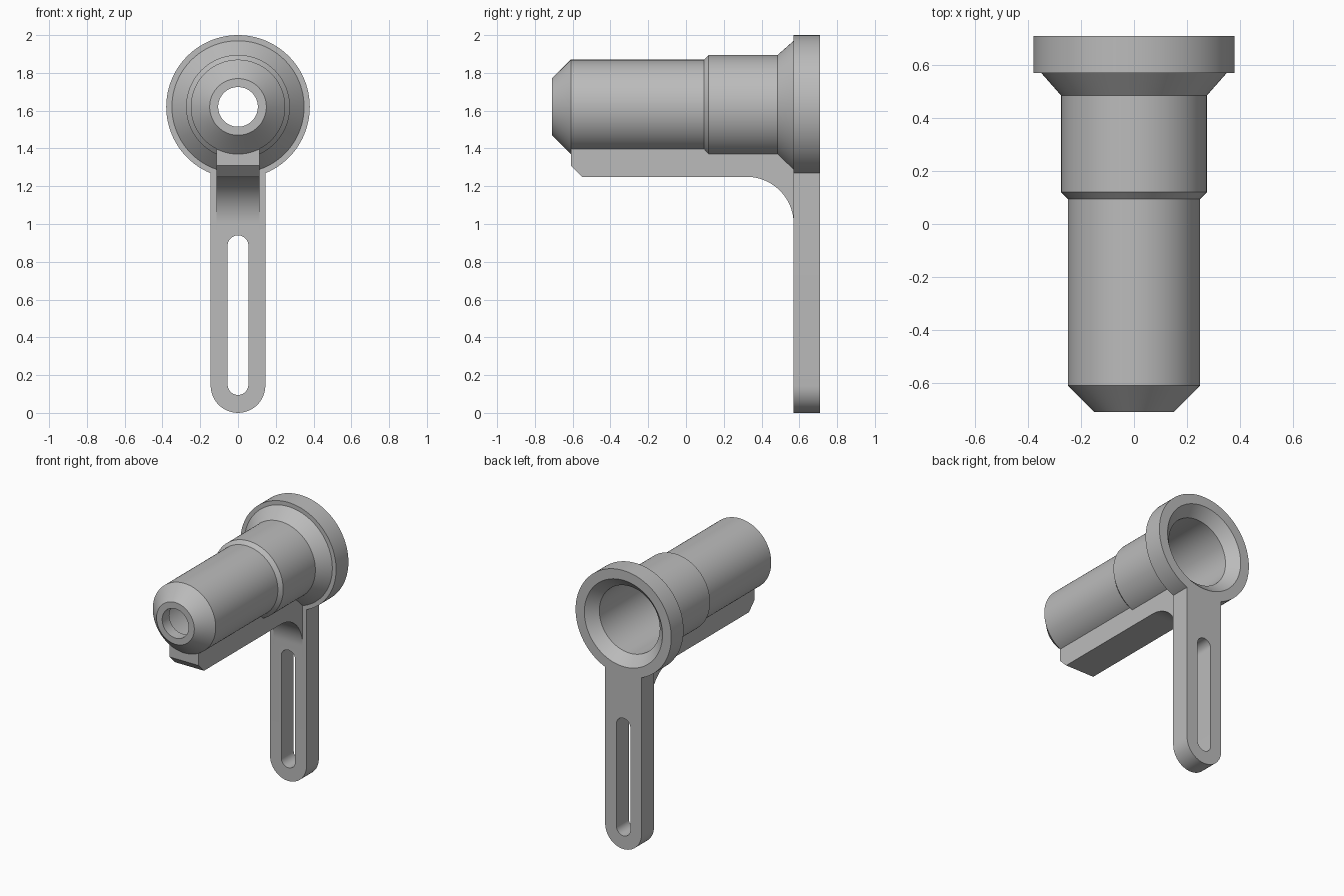
import bpy, bmesh, math
from mathutils import Vector

cube = bpy.data.objects.get("Cube")
if cube:
    bpy.data.objects.remove(cube, do_unlink=True)

grey = bpy.data.materials.new("plain grey")
grey.use_nodes = True
grey.diffuse_color = (0.5, 0.5, 0.5, 1)
grey.node_tree.nodes["Principled BSDF"].inputs["Base Color"].default_value = (0.5, 0.5, 0.5, 1)

AXIS_Z = 1.62
SEGMENTS = 96


def make_object(name, bm):
    bmesh.ops.recalc_face_normals(bm, faces=bm.faces)
    mesh = bpy.data.meshes.new(name)
    bm.to_mesh(mesh)
    bm.free()
    mesh.materials.append(grey)
    obj = bpy.data.objects.new(name, mesh)
    bpy.context.collection.objects.link(obj)
    return obj


def lathe(name, profile):
    """Closed solid turned about the barrel axis from (y, radius) pairs."""
    bm = bmesh.new()
    rings = []
    for y, r in profile:
        angles = [math.tau * i / SEGMENTS for i in range(SEGMENTS)]
        rings.append([bm.verts.new((r * math.sin(a), y, AXIS_Z + r * math.cos(a))) for a in angles])
    for a, b in zip(rings, rings[1:]):
        for i in range(SEGMENTS):
            j = (i + 1) % SEGMENTS
            bm.faces.new((a[i], a[j], b[j], b[i]))
    bm.faces.new(rings[0])
    bm.faces.new(rings[-1])
    return make_object(name, bm)


def prism(name, outline, offset):
    """Extrude a planar outline along an offset vector."""
    bm = bmesh.new()
    face = bm.faces.new([bm.verts.new(p) for p in outline])
    new = bmesh.ops.extrude_face_region(bm, geom=[face])["geom"]
    verts = [v for v in new if isinstance(v, bmesh.types.BMVert)]
    bmesh.ops.translate(bm, verts=verts, vec=Vector(offset))
    return make_object(name, bm)


def arc(cx, cz, r, start, end, steps=24):
    angles = [math.radians(start + (end - start) * i / steps) for i in range(steps + 1)]
    return [(cx + r * math.cos(a), cz + r * math.sin(a)) for a in angles]


def combine(target, tool, operation):
    mod = target.modifiers.new(operation.lower(), 'BOOLEAN')
    mod.operation = operation
    mod.solver = 'EXACT'
    mod.object = tool
    bpy.context.view_layer.objects.active = target
    bpy.ops.object.modifier_apply(modifier=mod.name)
    bpy.data.objects.remove(tool, do_unlink=True)


# Stepped barrel with a tapered nose and a wide rear flange
body = lathe("barrel_with_bracket", [
    (-0.71, 0.15), (-0.61, 0.25), (0.095, 0.25), (0.12, 0.275),
    (0.485, 0.275), (0.57, 0.35), (0.57, 0.38), (0.71, 0.38)])

# Hanging arm with a rounded foot
arm_outline = [(0.145, 1.45), (-0.145, 1.45)] + arc(0, 0.145, 0.145, 180, 360)
arm = prism("arm", [(x, 0.57, z) for x, z in arm_outline], (0, 0.14, 0))

# Rib under the barrel, chamfered in front and filleted into the arm
rib_outline = [(0.64, 1.0), (0.64, 1.42), (-0.61, 1.42), (-0.61, 1.31), (-0.55, 1.25)]
rib_outline += arc(0.32, 1.0, 0.25, 90, 0)
rib = prism("rib", [(-0.115, y, z) for y, z in rib_outline], (0.23, 0, 0))

# Long slot through the arm
slot_outline = arc(0, 0.15, 0.055, 180, 360) + arc(0, 0.885, 0.055, 0, 180)
slot = prism("slot", [(x, 0.5, z) for x, z in slot_outline], (0, 0.3, 0))

# Stepped bore with a flared rear mouth and a small front opening
bore = lathe("bore", [
    (-0.75, 0.105), (-0.63, 0.105), (-0.56, 0.215), (0.1, 0.215),
    (0.1, 0.24), (0.64, 0.24), (0.71, 0.31), (0.75, 0.35)])

combine(body, arm, 'UNION')
combine(body, rib, 'UNION')
combine(body, slot, 'DIFFERENCE')
combine(body, bore, 'DIFFERENCE')

bpy.ops.object.select_all(action='DESELECT')
body.select_set(True)
bpy.context.view_layer.objects.active = body
bpy.ops.object.shade_smooth_by_angle(angle=math.radians(20))
